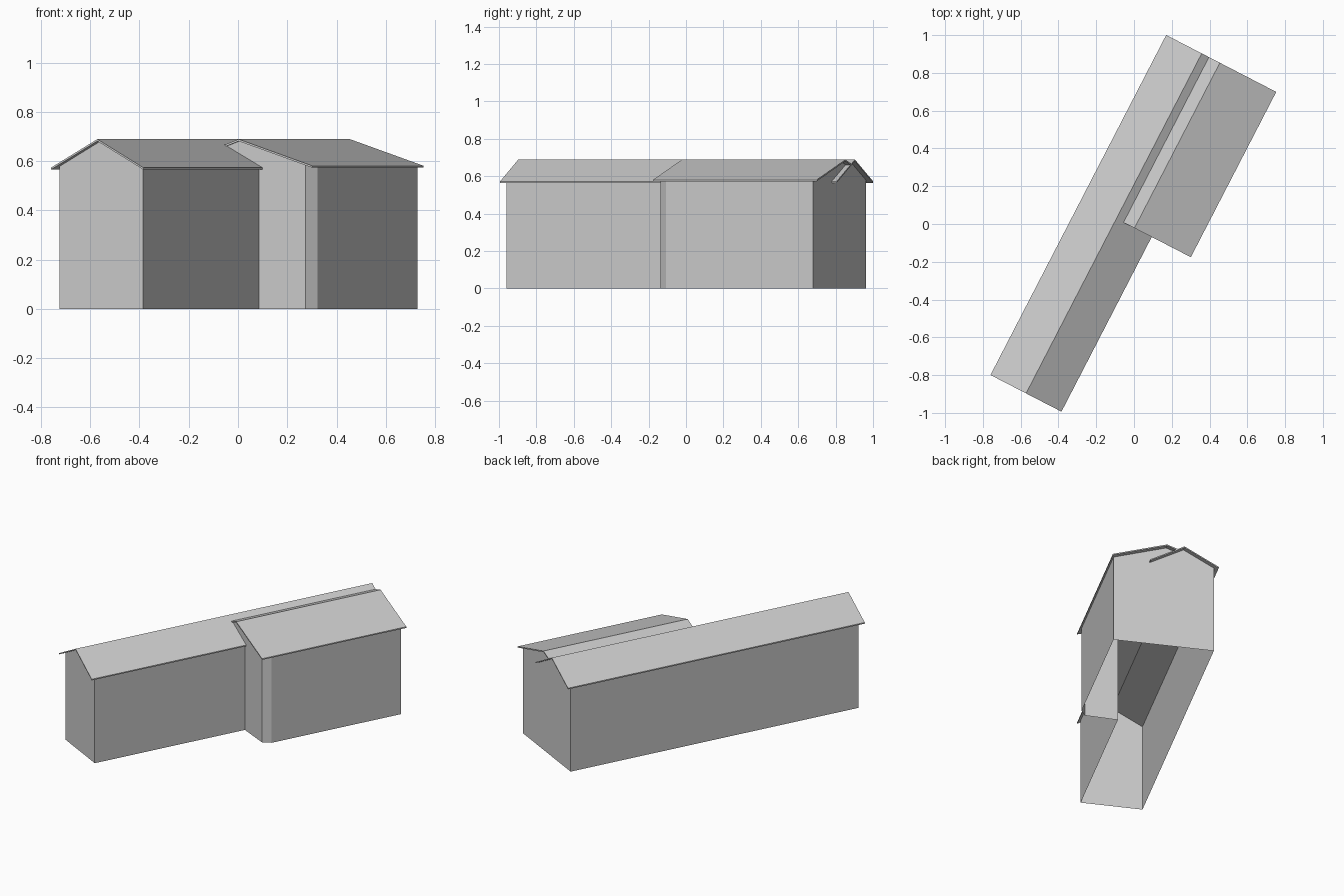
import bpy, bmesh, math
from mathutils import Matrix

cube = bpy.data.objects.get("Cube")
if cube:
    bpy.data.objects.remove(cube)

# One pale grey for walls and roofs
grey = bpy.data.materials.new("pale_grey")
grey.use_nodes = True
colour = (0.6, 0.6, 0.6, 1)
grey.diffuse_color = colour
grey.node_tree.nodes["Principled BSDF"].inputs["Base Color"].default_value = colour

# Parts are laid out across (x) and along (y) the building, then turned
TURN = Matrix.Rotation(math.radians(-27.33), 4, "Z")
THICK = 0.008
FRONT, BACK = -1.03, 0.937
LEFT, RIGHT, WING = -0.284, 0.099, 0.337
MAIN = [(-0.308, 0.565), (-0.096, 0.681), (0.115, 0.565)]
SIDE = [(-0.053, 0.658), (0.012, 0.681), (0.348, 0.573)]


def make_object(name, faces):
    mesh = bpy.data.meshes.new(name)
    bm = bmesh.new()
    for face in faces:
        bm.faces.new([bm.verts.new(p) for p in face])
    bmesh.ops.remove_doubles(bm, verts=bm.verts, dist=0.0005)
    bmesh.ops.recalc_face_normals(bm, faces=bm.faces)
    bm.transform(TURN)
    bm.to_mesh(mesh)
    bm.free()
    mesh.materials.append(grey)
    obj = bpy.data.objects.new(name, mesh)
    bpy.context.collection.objects.link(obj)
    return obj


def height(profile, x):
    """Underside of a roof profile at x."""
    a, b, c = profile
    (x0, z0), (x1, z1) = (a, b) if x < b[0] else (b, c)
    return z0 + (z1 - z0) * (x - x0) / (x1 - x0)


def roof(name, profile, start, end):
    """Thin folded slab extruded along the building."""
    low = profile
    high = [(x, z + THICK) for x, z in profile]
    faces = []
    for i in range(2):
        strip = [low[i], low[i + 1], high[i + 1], high[i]]
        for y in (start, end):
            faces.append([(x, y, z) for x, z in strip])
        for a, b in ((low[i], low[i + 1]), (high[i], high[i + 1])):
            faces.append([(a[0], start, a[1]), (b[0], start, b[1]),
                          (b[0], end, b[1]), (a[0], end, a[1])])
    for i in (0, 2):
        (x, z0), (_, z1) = low[i], high[i]
        faces.append([(x, start, z0), (x, end, z0), (x, end, z1), (x, start, z1)])
    return make_object(name, faces)


def wall(p, q, profile):
    """Upright panel between two plan points, reaching the roof."""
    return [(*p, 0), (*q, 0), (*q, height(profile, q[0])), (*p, height(profile, p[0]))]


roof("main_roof", MAIN, -1.059, 0.967)
roof("wing_roof", SIDE, -0.018, 0.967)

# Main walls, open below
ridge = MAIN[1]
front_gable = [(LEFT, FRONT, 0), (RIGHT, FRONT, 0), (RIGHT, FRONT, height(MAIN, RIGHT)),
               (ridge[0], FRONT, ridge[1]), (LEFT, FRONT, height(MAIN, LEFT))]
join = (RIGHT, -0.005)
make_object("main_walls", [
    front_gable,
    wall((LEFT, FRONT), (LEFT, BACK), MAIN),
    wall((RIGHT, FRONT), join, MAIN),
])

# Back gable spanning both roofs
valley, peak = SIDE[0], SIDE[1]
make_object("back_wall", [[
    (LEFT, BACK, 0), (WING, BACK, 0), (WING, BACK, height(SIDE, WING)),
    (peak[0], BACK, peak[1]), (valley[0], BACK, valley[1]),
    (ridge[0], BACK, ridge[1]), (LEFT, BACK, height(MAIN, LEFT))]])

# Wing front gable, cut corner and long side
corner, bevel = (0.306, 0.004), (WING, 0.053)
make_object("wing_walls", [
    [(*join, 0), (*corner, 0), (*corner, height(SIDE, corner[0])),
     (peak[0], -0.009, peak[1]), (valley[0], -0.012, valley[1]),
     (*join, height(MAIN, RIGHT))],
    wall(corner, bevel, SIDE),
    wall(bevel, (WING, BACK), SIDE),
])
